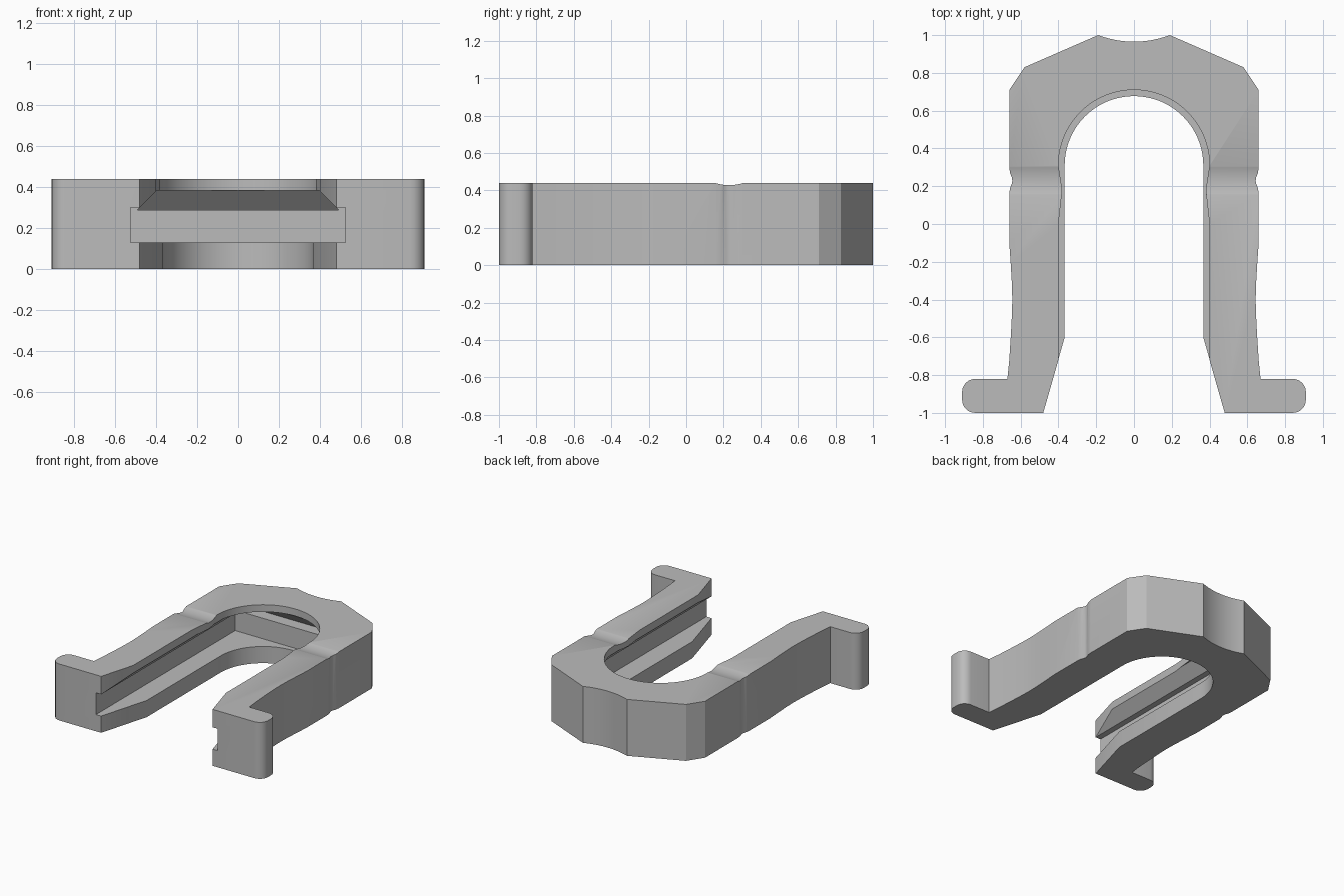
import bpy, bmesh
from math import sin, cos, pi, radians

cube = bpy.data.objects.get("Cube")
if cube:
    bpy.data.objects.remove(cube, do_unlink=True)

HEIGHT = 0.44
grey = bpy.data.materials.new("light grey")
grey.use_nodes = True
grey.diffuse_color = (0.5, 0.5, 0.5, 1)
grey.node_tree.nodes["Principled BSDF"].inputs["Base Color"].default_value = (0.5, 0.5, 0.5, 1)


def arc(cx, cy, r, a0, a1, n):
    angles = [radians(a0 + (a1 - a0) * i / n) for i in range(n + 1)]
    return [(cx + r * cos(a), cy + r * sin(a)) for a in angles]


def mirrored(half):
    """Close a right-hand half outline with its mirror image."""
    return half + [(-x, y) for x, y in reversed(half) if abs(x) > 1e-5]


def loft(name, low, high, z0, z1):
    """Solid between two outlines with the same number of points."""
    bm = bmesh.new()
    a = [bm.verts.new((x, y, z0)) for x, y in low]
    b = [bm.verts.new((x, y, z1)) for x, y in high]
    bm.faces.new(a[::-1])
    bm.faces.new(b)
    for i in range(len(a)):
        j = (i + 1) % len(a)
        bm.faces.new((a[i], a[j], b[j], b[i]))
    bmesh.ops.recalc_face_normals(bm, faces=bm.faces[:])
    mesh = bpy.data.meshes.new(name)
    bm.to_mesh(mesh)
    bm.free()
    mesh.materials.append(grey)
    obj = bpy.data.objects.new(name, mesh)
    bpy.context.collection.objects.link(obj)
    return obj


def rectangle(half_width, back):
    return [(half_width, -1.2), (half_width, back), (-half_width, back), (-half_width, -1.2)]


# Clip body: rounded feet, waisted arms, small side notches, faceted back
foot = arc(0.84, -0.93, 0.07, -90, 0, 6) + arc(0.84, -0.89, 0.07, 0, 90, 6)
waist = [(0.67, -0.82), (0.66, -0.72), (0.651, -0.58), (0.646, -0.48), (0.644, -0.4),
         (0.646, -0.32), (0.653, -0.2), (0.66, -0.1)]
notch = [(0.66, 0.16), (0.656, 0.19), (0.646, 0.215), (0.644, 0.23), (0.646, 0.245),
         (0.656, 0.27), (0.66, 0.30)]
back = [(0.66, 0.71), (0.58, 0.83), (0.19, 1.0)]
scoop = [(0.19 * t, 0.965 + 0.035 * t * t) for t in (0.83, 0.67, 0.5, 0.33, 0.17, 0)]
outline = mirrored(foot + waist + notch + back + scoop)
body = loft("clip_body", outline, outline, 0, HEIGHT)

# Slot between the arms, narrower below the groove than above it
flare = [(0.509, -1.1)]
lower = mirrored(flare + [(0.367, -0.6)] + arc(0, 0.31, 0.367, 0, 90, 20))
upper = mirrored(flare + [(0.40, -0.72), (0.40, 0), (0.38, 0.18)] + arc(0, 0.31, 0.40, 0, 90, 20))
cutters = [
    loft("lower_slot_cutter", lower, lower, -0.1, 0.22),
    loft("upper_slot_cutter", upper, upper, 0.2, 0.6),
    loft("groove_cutter", rectangle(0.525, 0.715), rectangle(0.525, 0.715), 0.13, 0.30),
    loft("lip_bevel_cutter", rectangle(0.49, 0.81), rectangle(0.395, 0.715), 0.29, 0.385),
]

# Shallow dip across the top of both arms
bpy.ops.mesh.primitive_cylinder_add(vertices=128, radius=0.24, depth=2,
                                    location=(0, 0.23, HEIGHT + 0.228), rotation=(0, pi / 2, 0))
dip = bpy.context.object
dip.name = "top_dip_cutter"
dip.data.materials.append(grey)
cutters.append(dip)

bpy.context.view_layer.objects.active = body
for cutter in cutters:
    mod = body.modifiers.new(cutter.name, "BOOLEAN")
    mod.operation = "DIFFERENCE"
    mod.solver = "EXACT"
    mod.object = cutter
    bpy.ops.object.modifier_apply(modifier=mod.name)
for cutter in cutters:
    bpy.data.objects.remove(cutter, do_unlink=True)

bpy.ops.object.select_all(action="DESELECT")
body.select_set(True)
bpy.context.view_layer.objects.active = body
bpy.ops.object.shade_smooth_by_angle(angle=radians(25))
